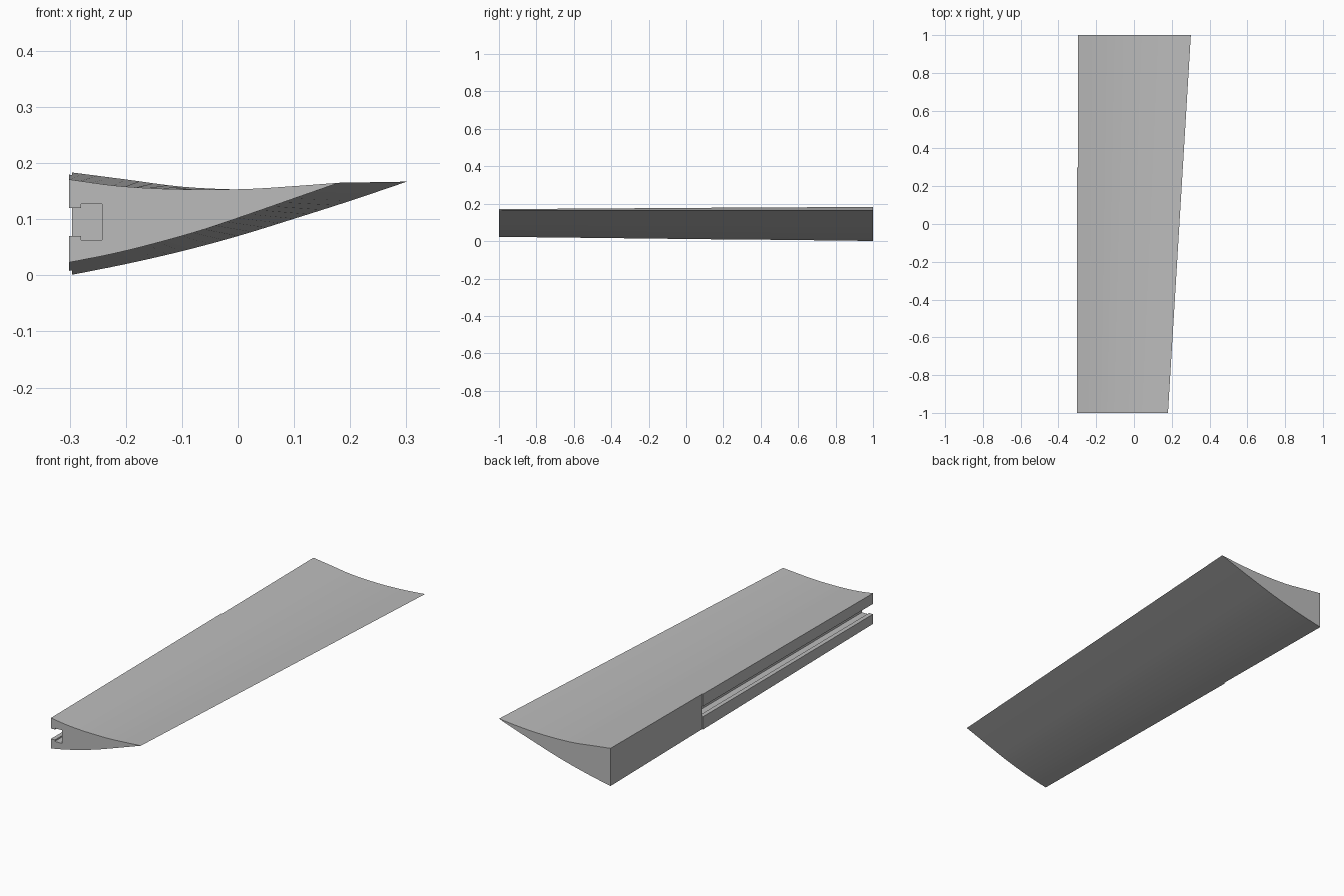
import bpy

cube = bpy.data.objects.get("Cube")
if cube:
    bpy.data.objects.remove(cube, do_unlink=True)

grey = bpy.data.materials.new("plain grey")
grey.use_nodes = True
colour = (0.5, 0.5, 0.5, 1)
grey.diffuse_color = colour
grey.node_tree.nodes["Principled BSDF"].inputs["Base Color"].default_value = colour


def curve(heights, x0, x1, steps=4):
    """Smooth line through evenly spaced heights from x0 to x1."""
    h = [2 * heights[0] - heights[1]] + heights + [2 * heights[-1] - heights[-2]]
    n = len(heights) - 1
    pts = []
    for k in range(n * steps + 1):
        i = min(k // steps, n - 1)
        t = k / steps - i
        a, b, c, d = h[i:i + 4]
        z = b + t * (c - a + t * (2 * a - 5 * b + 4 * c - d + t * (3 * (b - c) + d - a))) / 2
        pts.append((x0 + (x1 - x0) * k / (n * steps), z))
    return pts


def section(top, bottom, x0, x1):
    """Closed wedge outline: along the bottom to the tip, back over the top."""
    return curve(bottom, x0, x1) + curve(top, x0, x1)[-2::-1]


def loft(name, front, back, y0, y1):
    """Solid stretched between two outlines with equal point counts."""
    n = len(front)
    verts = [(x, y0, z) for x, z in front] + [(x, y1, z) for x, z in back]
    faces = [(i, (i + 1) % n, n + (i + 1) % n, n + i) for i in range(n)]
    faces = [f[::-1] for f in faces]
    faces += [tuple(range(n)), tuple(reversed(range(n, 2 * n)))]
    mesh = bpy.data.meshes.new(name)
    mesh.from_pydata(verts, [], faces)
    mesh.materials.append(grey)
    obj = bpy.data.objects.new(name, mesh)
    bpy.context.collection.objects.link(obj)
    return obj


def cut(target, cutter):
    mod = target.modifiers.new("cut", "BOOLEAN")
    mod.operation = "DIFFERENCE"
    mod.solver = "EXACT"
    mod.object = cutter
    bpy.context.view_layer.objects.active = target
    bpy.ops.object.modifier_apply(modifier=mod.name)
    bpy.data.objects.remove(cutter, do_unlink=True)


# Tapered curved wedge, narrow at the front and wide at the back
EDGE = -0.301
narrow = section([.171, .160, .1545, .153, .154, .159, .165],
                 [.023, .039, .059, .082, .109, .137, .165], EDGE, 0.18)
wide = section([.184, .171, .158, .153, .153, .158, .167],
               [.0, .020, .043, .070, .101, .133, .167], EDGE, 0.301)
body = loft("wedge_body", narrow, wide, -1, 1)

# Stepped slot along the thick edge, ending part way back
STOP = 0.3
half = [(-0.4, .070), (-0.28, .070), (-0.28, .063), (-0.242, .063)]
slot = half + [(x, .190 - z) for x, z in reversed(half)]
cut(body, loft("slot_cutter", slot, slot, -1.1, STOP))

# Thick edge set back slightly beyond the slot
strip = [(-0.4, -0.1), (-0.296, -0.1), (-0.296, 0.3), (-0.4, 0.3)]
cut(body, loft("strip_cutter", strip, strip, STOP, 1.1))

bpy.ops.object.select_all(action="DESELECT")
body.select_set(True)
bpy.context.view_layer.objects.active = body
bpy.ops.object.shade_smooth_by_angle()
